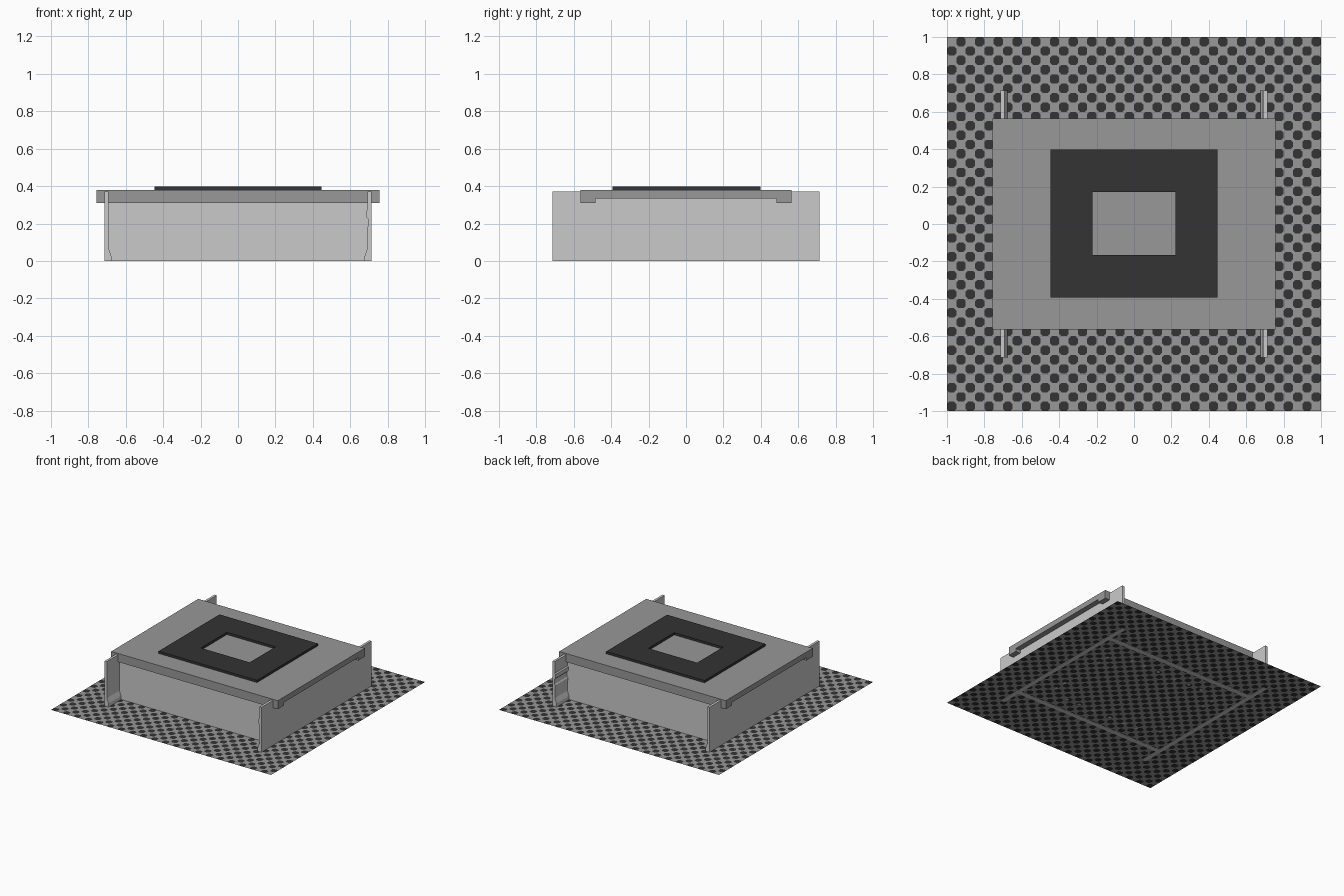
import bpy, bmesh

if "Cube" in bpy.data.objects:
    bpy.data.objects.remove(bpy.data.objects["Cube"])

def material(name, v):
    m = bpy.data.materials.new(name)
    m.diffuse_color = (v, v, v, 1)
    m.use_nodes = True
    m.node_tree.nodes["Principled BSDF"].inputs["Base Color"].default_value = m.diffuse_color
    return m

LIGHT = material("light grey", 0.59)
MID = material("mid grey", 0.315)
DARK = material("dark grey", 0.033)

def finish(name, bm, *mats, normals=True):
    if normals:
        bmesh.ops.recalc_face_normals(bm, faces=bm.faces)
    me = bpy.data.meshes.new(name)
    bm.to_mesh(me)
    bm.free()
    ob = bpy.data.objects.new(name, me)
    for m in mats:
        me.materials.append(m)
    bpy.context.collection.objects.link(ob)
    return ob

def prism(name, pts, vec, mat):
    """Extrude a closed outline along vec."""
    bm = bmesh.new()
    face = bm.faces.new([bm.verts.new(p) for p in pts])
    new = bmesh.ops.extrude_face_region(bm, geom=[face], use_keep_orig=True)
    bmesh.ops.translate(bm, vec=vec, verts=[g for g in new["geom"] if isinstance(g, bmesh.types.BMVert)])
    return finish(name, bm, mat)

def box(name, x0, x1, y0, y1, z0, z1, mat):
    return prism(name, [(x0, y0, z0), (x1, y0, z0), (x1, y1, z0), (x0, y1, z0)], (0, 0, z1 - z0), mat)

# Patterned ground sheet: dark clipped squares in a chequer
bm = bmesh.new()
N, S, C, Z = 40, 0.05, 0.012, 0.001
def poly(pts, mi):
    bm.faces.new([bm.verts.new((x, y, Z)) for x, y in pts]).material_index = mi
for i in range(N):
    for j in range(N):
        a, b = -1 + i * S, -1 + j * S
        c, d = a + S, b + S
        if (i + j) % 2:
            poly([(a, b), (c, b), (c, d), (a, d)], 0)
            continue
        poly([(a + C, b), (c - C, b), (c, b + C), (c, d - C),
              (c - C, d), (a + C, d), (a, d - C), (a, b + C)], 1)
        for tri in ([(a, b), (a + C, b), (a, b + C)], [(c, b), (c, b + C), (c - C, b)],
                    [(c, d), (c - C, d), (c, d - C)], [(a, d), (a, d - C), (a + C, d)]):
            poly(tri, 0)
bmesh.ops.remove_doubles(bm, verts=bm.verts, dist=1e-4)
finish("ground_sheet", bm, MID, DARK, normals=False)

# Long side walls with a flared foot; the right one has inner ledges
foot = [(.713, 0), (.713, .37), (.693, .37)]
ledges = [(.693, .275), (.685, .265), (.685, .235), (.695, .225), (.695, .185), (.689, .175)]
base = [(.693, .07), (.678, .03), (.676, 0)]
for name, s, prof in (("left_wall", -1, foot + base), ("right_wall", 1, foot + ledges + base)):
    prism(name, [(s * x, -.713, z) for x, z in prof], (0, 1.426, 0), LIGHT)

# Front and back walls, set between the side walls
for name, s in (("front_wall", -1), ("back_wall", 1)):
    y0, y1 = sorted((s * .51, s * .55))
    box(name, -.7, .7, y0, y1, 0, .32, LIGHT)

# Lid with a hanging lip along front and back
lid = [(-.565, .38), (.565, .38), (.565, .31), (.483, .31),
       (.483, .335), (-.483, .335), (-.483, .31), (-.565, .31)]
prism("lid", [(-.757, y, z) for y, z in lid], (1.514, 0, 0), MID)

# Dark frame plate on the lid
bm = bmesh.new()
xs, ys = (-.447, -.222, .222, .447), (-.392, -.165, .172, .398)
grid = [[bm.verts.new((x, y, .38)) for y in ys] for x in xs]
faces = [bm.faces.new((grid[i][j], grid[i + 1][j], grid[i + 1][j + 1], grid[i][j + 1]))
         for i in range(3) for j in range(3) if (i, j) != (1, 1)]
new = bmesh.ops.extrude_face_region(bm, geom=faces, use_keep_orig=True)
bmesh.ops.translate(bm, vec=(0, 0, .019), verts=[g for g in new["geom"] if isinstance(g, bmesh.types.BMVert)])
finish("top_frame", bm, DARK)

# Small feet hidden inside, seen only through the bottom
for s in (-1, 1):
    for k in (-.3, -.2, .2, .3):
        box("inner_foot", s * .51 - .012, s * .51 + .012, k - .012, k + .012, 0, .05, LIGHT)
    for k in (-.34, -.22, -.08, .08, .22, .34):
        box("inner_foot", k - .012, k + .012, s * .38 - .012, s * .38 + .012, 0, .05, LIGHT)
